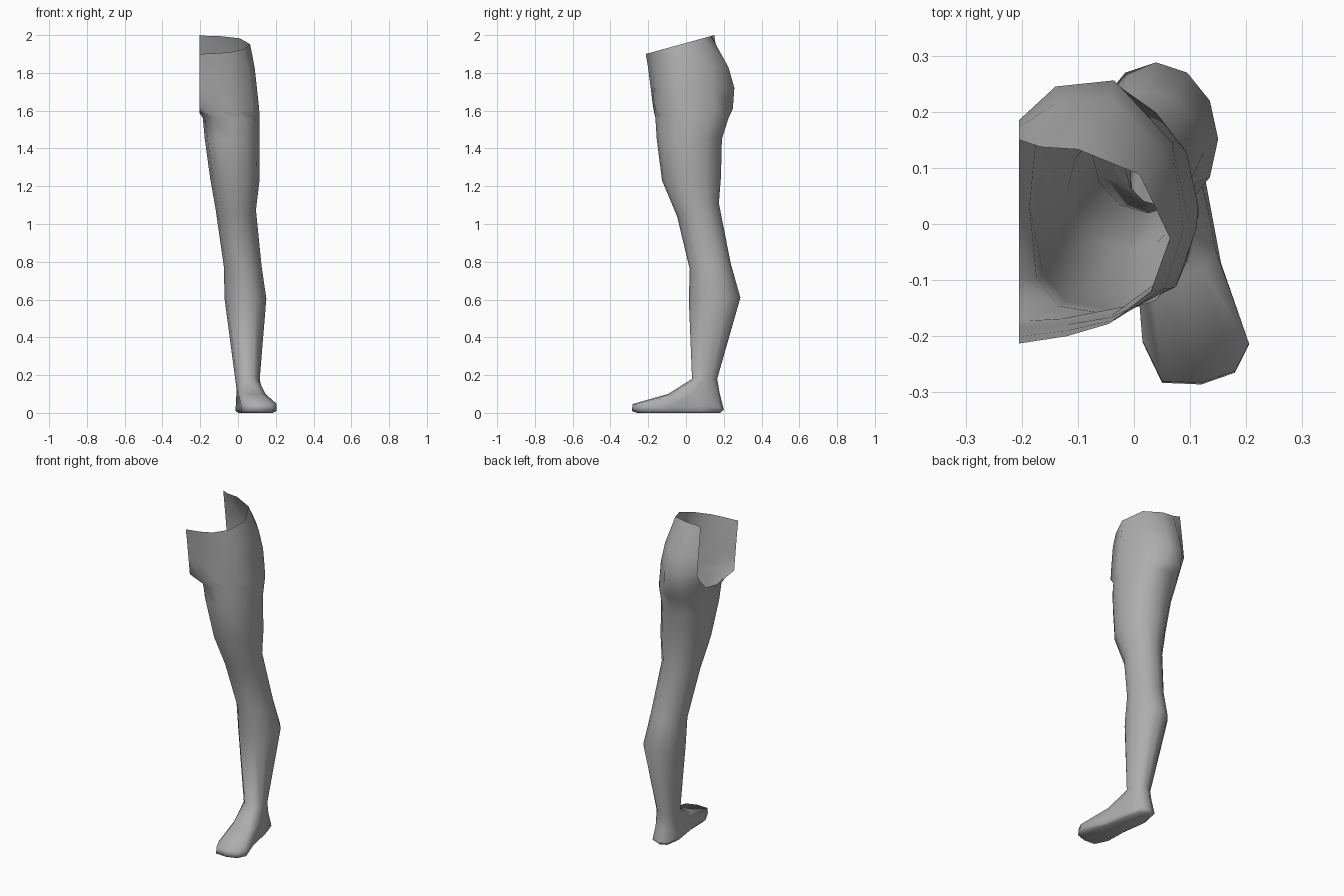
import bpy, bmesh, math

if "Cube" in bpy.data.objects:
    bpy.data.objects.remove(bpy.data.objects["Cube"])

# Hip: open arcs running front centre -> outer side -> back centre
RIM = [(-.205, -.213), (-.12, -.2), (-.045, -.178), (.03, -.12), (.064, -.025),
       (.01, .088), (-.1, .133), (-.165, .137), (-.205, .15)]
WAIST = [(-.205, -.201), (-.12, -.19), (-.04, -.172), (.055, -.115), (.088, -.01),
         (.05, .13), (-.04, .225), (-.14, .215), (-.205, .172)]
SEAT = [(-.205, -.187), (-.12, -.179), (-.04, -.166), (.065, -.115), (.1, -.01),
        (.068, .145), (-.035, .256), (-.14, .245), (-.205, .185)]
# Closed ring where the hip meets the leg; last three points are the crotch
GROIN = [(-.205, -.173), (-.13, -.169), (-.04, -.163), (.075, -.112), (.112, -.005),
         (.075, .15), (-.03, .248), (-.14, .235), (-.205, .165),
         (-.205, .1), (-.205, 0), (-.205, -.1)]
GROIN_Z = [1.61] * 7 + [1.62, 1.68, 1.61, 1.59, 1.6]
# Leg rings: x min, x max, y front, y back, z front, z back, inner roundness
LEG = [(-.186, .114, -.162, .225, 1.56, 1.56, .6),
       (-.176, .115, -.155, .19, 1.45, 1.45, .7),
       (-.147, .115, -.127, .185, 1.23, 1.25, .9),
       (-.118, .095, -.047, .174, 1.04, 1.11, 1),
       (-.075, .125, .02, .237, .76, .79, 1),
       (-.071, .15, .015, .288, .60, .61, 1),
       (-.015, .115, .032, .165, .18, .18, 1)]
# Sole outline, same point order as the rings
SOLE = [(.05, -.283), (.12, -.286), (.18, -.265), (.205, -.215), (.155, -.07),
        (.127, .08), (.1, .18), (.05, .2), (.003, .18),
        (-.012, .08), (.012, -.08), (.015, -.21)]


def oval(x0, x1, y0, y1, z0, z1, power):
    pts = []
    for i in range(12):
        a = math.radians(30 * (i - 1))
        s, c = math.sin(a), math.cos(a)
        if s < -.01:  # fuller inner thigh
            s, c = -abs(s) ** power, math.copysign(abs(c) ** power, c)
        t = (1 - c) / 2
        pts.append(((x0 + x1) / 2 + (x1 - x0) / 2 * s,
                    y0 + (y1 - y0) * t, z0 + (z1 - z0) * t))
    return pts


bm = bmesh.new()


def ring(pts):
    return [bm.verts.new(p) for p in pts]


def bridge(a, b, closed=True):
    n = len(a)
    for i in range(n if closed else n - 1):
        j = (i + 1) % n
        bm.faces.new((a[i], b[i], b[j], a[j]))


# Hip, with the sloping waist opening
rows = [ring([(x, y, 1.9 + (y + .213) * .275) for x, y in RIM]),
        ring([(x, y, 1.83) for x, y in WAIST]),
        ring([(x, y, 1.72) for x, y in SEAT])]
groin = ring([(x, y, z) for (x, y), z in zip(GROIN, GROIN_Z)])
for a, b in zip(rows, rows[1:] + [groin[:9]]):
    bridge(a, b, closed=False)

# Thigh, knee, calf and ankle
ovals = [oval(*r) for r in LEG]
last = groin
for pts in ovals:
    new = ring(pts)
    bridge(last, new)
    last = new

# Foot: instep, widest outline, rounded sole
instep = [(a[0] * .6 + s[0] * .4, a[1] * .6 + s[1] * .4, .1)
          for a, s in zip(ovals[-1], SOLE)]
outline = [(x, y * .99, .047 if y < -.2 else (.035 if y < .1 else .025)) for x, y in SOLE]
edge = [(x, y, .01 if y < .1 else .016) for x, y in SOLE]
bottom = [(.07 + (x - .07) * .85, y * .9, 0) for x, y in SOLE]
for pts in (instep, outline, edge, bottom):
    new = ring(pts)
    bridge(last, new)
    last = new
bm.faces.new(last[::-1])

mesh = bpy.data.meshes.new("leg")
bm.to_mesh(mesh)
bm.free()
leg = bpy.data.objects.new("leg", mesh)
bpy.context.collection.objects.link(leg)
bpy.context.view_layer.objects.active = leg
leg.select_set(True)
bpy.ops.object.shade_smooth()

# Dark grey surface
grey = bpy.data.materials.new("dark_grey")
grey.diffuse_color = (.42, .42, .42, 1)
grey.use_nodes = True
grey.node_tree.nodes["Principled BSDF"].inputs["Base Color"].default_value = grey.diffuse_color
mesh.materials.append(grey)
